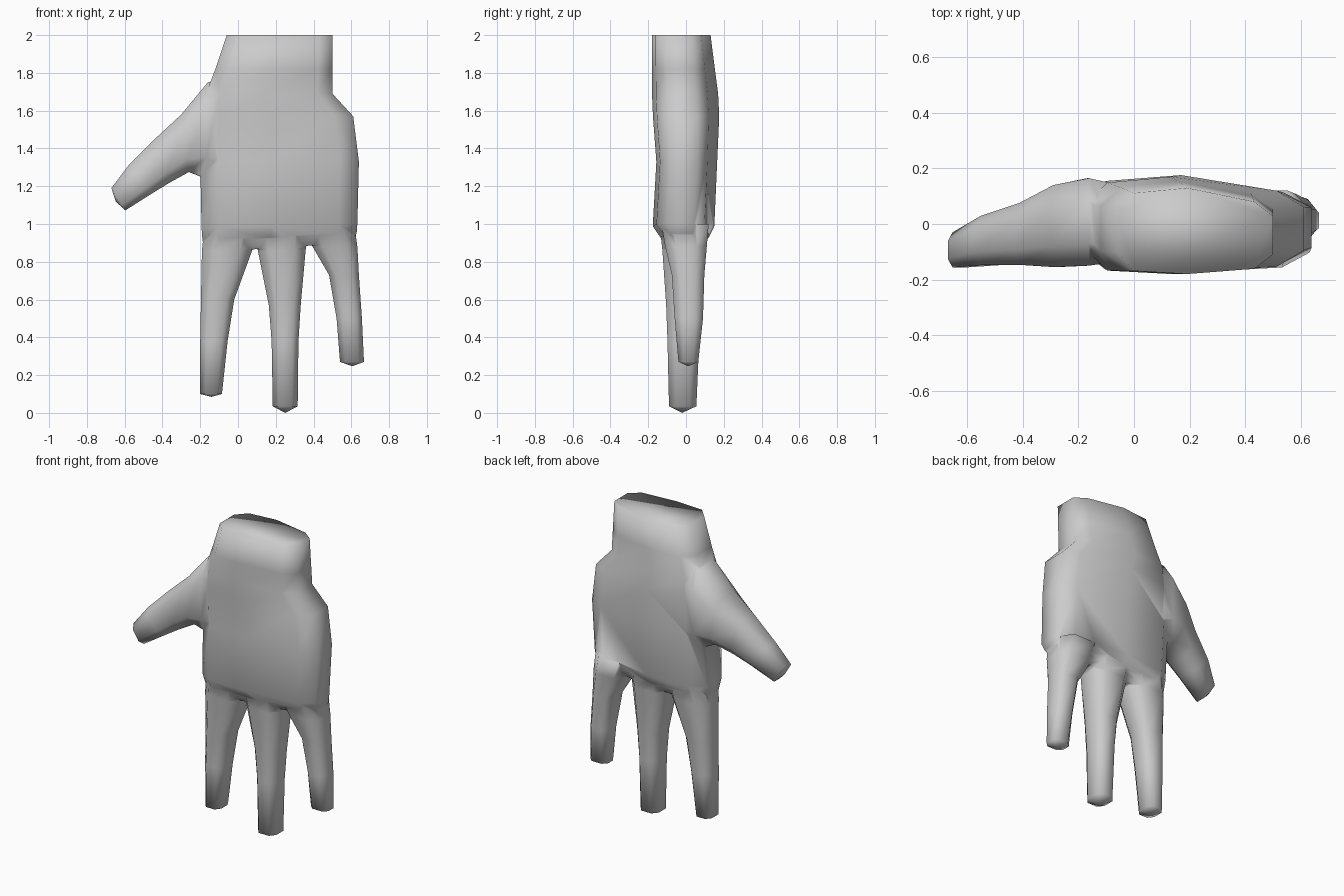
import bpy, bmesh
from mathutils import Vector

if "Cube" in bpy.data.objects:
    bpy.data.objects.remove(bpy.data.objects["Cube"])

# Cross-section outlines: u runs across the part, v from front to back
PALM = [(1, -.55), (.76, -.88), (-.1, -1), (-.78, -.93), (-1, -.5),
        (-1, .45), (-.78, .88), (-.1, 1), (.76, .68), (1, .35)]
DIGIT = [(1, -.5), (.55, -1), (-.55, -1), (-1, -.5),
         (-1, .5), (-.55, 1), (.55, 1), (1, .5)]


def loft(name, outline, sections, tip=None):
    """Skin rings given as (edge_a_xz, edge_b_xz, y_front, y_back)."""
    bm = bmesh.new()
    rings = []
    for (ax, az), (bx, bz), yf, yb in sections:
        a, b = Vector((ax, 0, az)), Vector((bx, 0, bz))
        mid = (a + b) / 2 + Vector((0, (yf + yb) / 2, 0))
        rings.append([bm.verts.new(mid + (a - b) / 2 * u + Vector((0, (yb - yf) / 2 * v, 0)))
                      for u, v in outline])
    n = len(outline)
    for r, s in zip(rings, rings[1:]):
        for i in range(n):
            j = (i + 1) % n
            bm.faces.new((r[i], r[j], s[j], s[i]))
    bm.faces.new(rings[0])
    if tip:
        t = bm.verts.new(tip)
        for i in range(n):
            bm.faces.new((rings[-1][i], rings[-1][(i + 1) % n], t))
    else:
        bm.faces.new(rings[-1])
    bmesh.ops.recalc_face_normals(bm, faces=bm.faces)
    me = bpy.data.meshes.new(name)
    bm.to_mesh(me)
    bm.free()
    ob = bpy.data.objects.new(name, me)
    bpy.context.collection.objects.link(ob)
    return ob


def finger(name, rows, tip):
    """Rows are (z, x_left, x_right, y_front, y_back)."""
    return loft(name, DIGIT, [((xr, z), (xl, z), yf, yb) for z, xl, xr, yf, yb in rows], tip)


# Wrist and palm, ending in a slanted knuckle line
hand = loft("hand", PALM, [
    ((.5, 2), (-.06, 2), -.18, .13),
    ((.5, 1.82), (-.12, 1.82), -.18, .153),
    ((.5, 1.69), (-.17, 1.69), -.18, .17),
    ((.61, 1.57), (-.19, 1.57), -.175, .176),
    ((.64, 1.33), (-.2, 1.33), -.157, .165),
    ((.632, 1.0), (-.193, .98), -.176, .15),
    ((.628, .95), (-.188, .91), -.135, .12),
    ((.6, .9), (-.16, .85), -.085, .07)])

# Three fingers
parts = [
    finger("index_finger", [
        (1.0, -.175, .10, -.14, .12), (.86, -.191, .075, -.125, .105),
        (.6, -.196, -.02, -.10, .075), (.38, -.2, -.055, -.095, .065),
        (.1, -.2, -.085, -.085, .05)], (-.14, -.02, .085)),
    finger("middle_finger", [
        (1.0, .07, .38, -.14, .12), (.86, .105, .358, -.125, .105),
        (.57, .163, .332, -.105, .08), (.38, .178, .32, -.098, .07),
        (.035, .184, .316, -.09, .055)], (.25, -.02, 0)),
    finger("little_finger", [
        (1.0, .34, .615, -.13, .12), (.88, .395, .632, -.11, .11),
        (.73, .482, .64, -.075, .097), (.5, .522, .656, -.06, .09),
        (.27, .54, .667, -.04, .065)], (.605, .012, .247)),
    # Thumb with its broad base
    loft("thumb", DIGIT, [
        ((.05, 1.78), (.0, 1.2), -.12, .12),
        ((-.16, 1.75), (-.17, 1.24), -.15, .165),
        ((-.3, 1.58), (-.26, 1.275), -.155, .14),
        ((-.43, 1.46), (-.36, 1.22), -.147, .075),
        ((-.58, 1.31), (-.45, 1.165), -.148, .03),
        ((-.67, 1.19), (-.597, 1.072), -.157, -.03)], (-.648, -.095, 1.12)),
]

# Weld the digits into the palm
bpy.context.view_layer.objects.active = hand
for p in parts:
    m = hand.modifiers.new("weld", 'BOOLEAN')
    m.operation, m.solver, m.object = 'UNION', 'EXACT', p
    bpy.ops.object.modifier_apply(modifier=m.name)
    bpy.data.objects.remove(p)

bpy.ops.object.select_all(action='DESELECT')
hand.select_set(True)
bpy.ops.object.shade_smooth()
